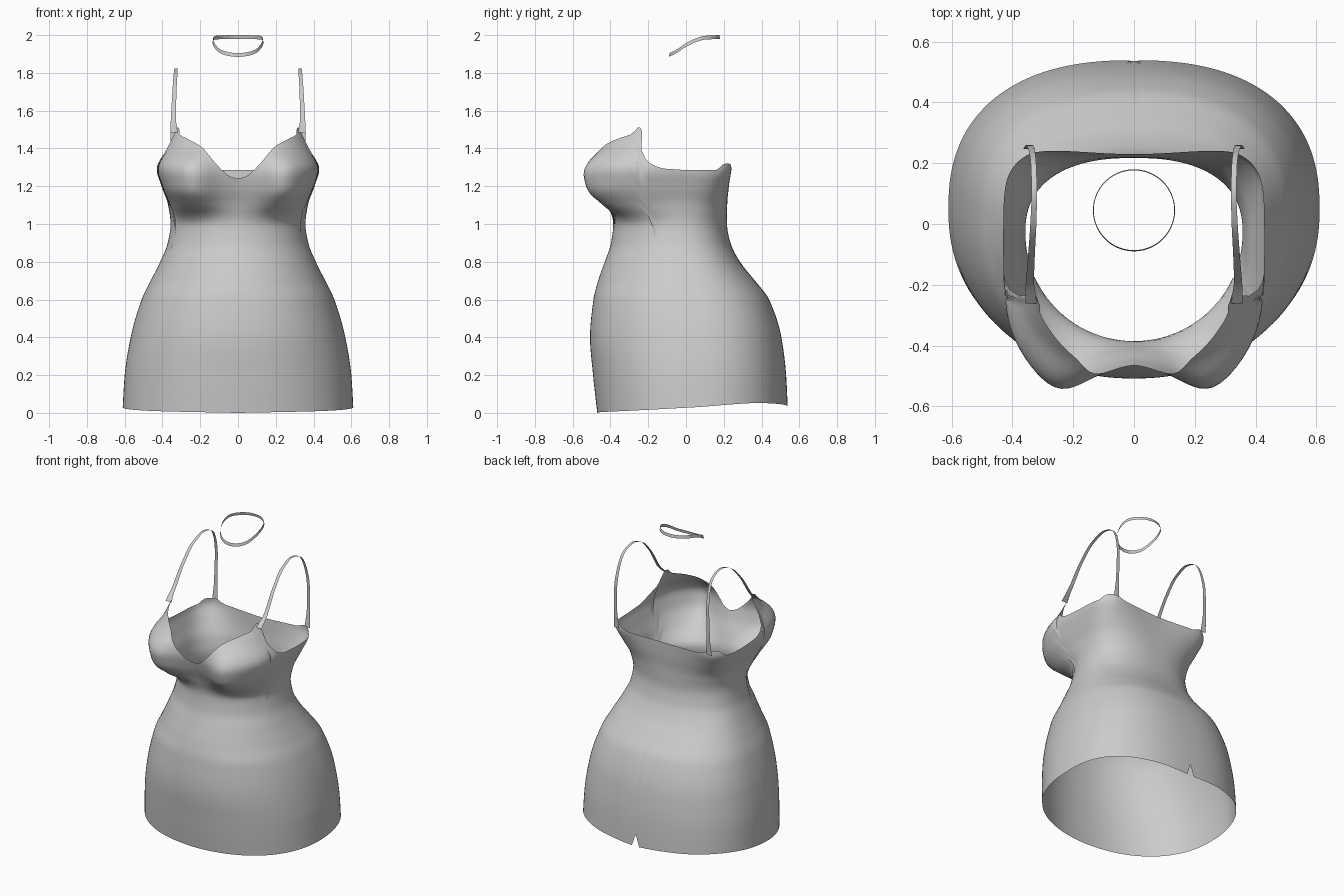
import bpy, math
from mathutils import Vector

if "Cube" in bpy.data.objects:
    bpy.data.objects.remove(bpy.data.objects["Cube"])

fabric = bpy.data.materials.new("grey_fabric")
fabric.diffuse_color = (0.6, 0.6, 0.6, 1)
fabric.use_nodes = True
fabric.node_tree.nodes["Principled BSDF"].inputs["Base Color"].default_value = fabric.diffuse_color


def curve(keys, t):
    """Smooth (monotone) interpolation of rows (t, v1, v2, ...)."""
    if t <= keys[0][0]:
        return keys[0][1:]
    if t >= keys[-1][0]:
        return keys[-1][1:]
    i = max(k for k in range(len(keys) - 1) if keys[k][0] <= t)
    h = keys[i + 1][0] - keys[i][0]
    u = (t - keys[i][0]) / h

    def slope(k, c):
        if k == 0 or k == len(keys) - 1:
            j = min(k, len(keys) - 2)
            return (keys[j + 1][c] - keys[j][c]) / (keys[j + 1][0] - keys[j][0])
        a = (keys[k][c] - keys[k - 1][c]) / (keys[k][0] - keys[k - 1][0])
        b = (keys[k + 1][c] - keys[k][c]) / (keys[k + 1][0] - keys[k][0])
        return 0 if a * b <= 0 else 2 * a * b / (a + b)

    return [(2*u**3 - 3*u*u + 1) * keys[i][c] + (u**3 - 2*u*u + u) * h * slope(i, c)
            + (3*u*u - 2*u**3) * keys[i + 1][c] + (u**3 - u*u) * h * slope(i + 1, c)
            for c in range(1, len(keys[0]))]


def sheet(name, rows, closed):
    """Open surface through rows of points."""
    n = len(rows[0])
    faces = [(r*n + i, r*n + (i+1) % n, (r+1)*n + (i+1) % n, (r+1)*n + i)
             for r in range(len(rows) - 1) for i in range(n if closed else n - 1)]
    mesh = bpy.data.meshes.new(name)
    mesh.from_pydata([p for row in rows for p in row], [], faces)
    mesh.materials.append(fabric)
    mesh.shade_smooth()
    ob = bpy.data.objects.new(name, mesh)
    bpy.context.collection.objects.link(ob)
    return ob


# Body sections: height, half width, front y, back y, widest y, front and back squareness
BODY = [(0.00, .612, -.470, .540, .05, 2.2, 2.4),
        (0.20, .600, -.492, .530, .05, 2.2, 2.4),
        (0.40, .568, -.508, .505, .05, 2.2, 2.4),
        (0.60, .510, -.490, .440, .03, 2.2, 2.4),
        (0.70, .462, -.465, .365, .01, 2.1, 2.4),
        (0.80, .412, -.430, .285, -.01, 2.1, 2.4),
        (0.90, .372, -.397, .235, -.03, 2.0, 2.4),
        (1.00, .357, -.385, .217, -.03, 2.0, 2.4),
        (1.10, .370, -.410, .218, -.04, 2.6, 2.8),
        (1.20, .405, -.450, .226, -.05, 3.8, 3.4),
        (1.29, .430, -.470, .230, -.05, 3.8, 4.0),
        (1.40, .388, -.455, .235, -.08, 2.6, 4.0),
        (1.50, .350, -.400, .240, -.10, 2.3, 4.0)]
# Bust depth by height
BUST = [(1.00, 0), (1.05, .022), (1.10, .070), (1.17, .095), (1.25, .090),
        (1.34, .060), (1.41, .015), (1.50, 0)]
# Upper edge by angle from the front: neckline, strap point, armhole, back
RIM = [(0, 1.24), (6, 1.253), (13, 1.30), (22, 1.37), (30, 1.415), (45, 1.455),
       (55, 1.475), (60, 1.51), (64, 1.51), (68, 1.38), (73, 1.32), (82, 1.293),
       (105, 1.285), (122, 1.285), (132, 1.32), (137, 1.32), (148, 1.292), (180, 1.285)]
# Hem by angle from the front
HEM = [(0, 0), (45, .01), (90, .03), (130, .052), (155, .045), (180, .03)]


def body_point(deg, z):
    hw, front, back, mid, nf, nb = curve(BODY, z)
    s, c = math.sin(math.radians(deg)), math.cos(math.radians(deg))
    n = nf if c > 0 else nb
    r = (abs(s)**n + abs(c)**n) ** (-1 / n)
    x = hw * r * s
    y = mid + r * c * ((front - mid) if c > 0 else (mid - back))
    if c > 0:
        y -= curve(BUST, z)[0] * math.exp(-((abs(x) - .25) / .13)**2) * min(1, c * 2)
    else:   # slight hollow along the spine near the upper edge
        hollow = max(0, min(1, (z - 1.1) / .18))
        y += .035 * hollow * min(1, (x / .34)**2) * min(1, -c * 2)
    return x, y, z


SEG, ROWS = 144, 72
angles = [-180 + 360 * i / SEG for i in range(SEG)]
rows = []
for r in range(ROWS + 1):
    row = []
    for a in angles:
        low, high = curve(HEM, abs(a))[0], curve(RIM, abs(a))[0]
        if a == -180:      # small slit in the middle of the back hem
            low += .08
        row.append(body_point(a, low + (high - low) * r / ROWS))
    rows.append(row)
sheet("dress_body", rows, True)

# Shoulder straps: flat ribbons from the cup over the shoulder to the back
STRAP = [(0, .335, -.262, 1.485, .022), (1, .342, -.200, 1.545, .014),
         (2, .337, -.100, 1.690, .011), (3, .331, 0, 1.788, .010),
         (4, .328, .100, 1.823, .009), (5, .330, .190, 1.793, .009),
         (6, .336, .240, 1.700, .010), (7, .343, .259, 1.580, .011),
         (8, .346, .257, 1.430, .012), (9, .345, .246, 1.300, .020)]
for side, label in ((-1, "left"), (1, "right")):
    rows = []
    for i in range(73):
        x, y, z, w = curve(STRAP, i / 8)
        rows.append([(side * (x - w), y, z), (side * (x + w), y, z)])
    sheet(label + "_strap", rows, False)

# Neck band: a narrow ring dipping toward the front
BAND = [(-.09, 1.885), (-.05, 1.905), (0, 1.938), (.05, 1.962), (.10, 1.976), (.18, 1.980)]
rows = [[], []]
for i in range(64):
    a = math.tau * i / 64
    x, y = .135 * math.sin(a), .045 - .135 * math.cos(a)
    z = curve(BAND, y)[0]
    rows[0].append((x, y, z))
    rows[1].append((x * .98, y + .004 * math.cos(a), z + .02))
sheet("neck_band", rows, True)
